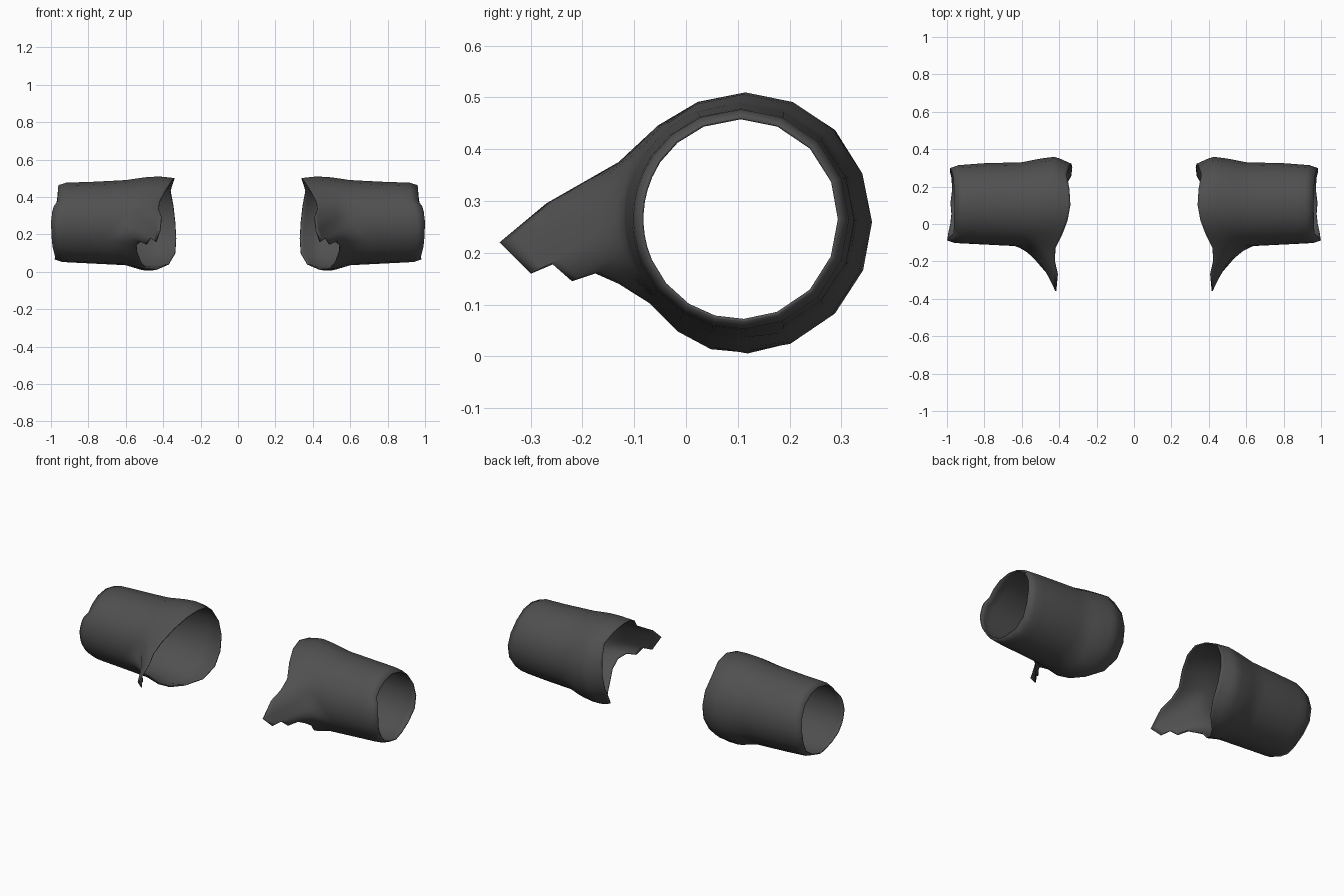
import bpy
import bmesh
from math import sin, cos, radians

old = bpy.data.objects.get("Cube")
if old:
    bpy.data.objects.remove(old, do_unlink=True)

cloth = bpy.data.materials.new("dark_grey_cloth")
cloth.use_nodes = True
colour = (0.08, 0.08, 0.08, 1)
cloth.diffuse_color = colour
cloth.node_tree.nodes["Principled BSDF"].inputs["Base Color"].default_value = colour

# Sleeve body along x: x, back and front depth, bottom and top height
STATIONS = [(.33, .32, -.12, .03, .50), (.42, .36, -.13, .01, .51),
            (.50, .35, -.13, .005, .505), (.60, .33, -.12, .035, .49),
            (.80, .325, -.11, .045, .48), (1.0, .31, -.1, .055, .475)]
# Inner rim: angle, x, and for the torn flap also y and z
INNER = [(0, .335), (22, .345), (45, .36), (68, .345), (90, .34), (112, .355),
         (130, .385, -.06, .44), (145, .42, -.13, .375), (155, .425, -.2, .335),
         (163, .41, -.27, .295), (170, .42, -.36, .22), (177, .44, -.3, .16),
         (183, .47, -.26, .18), (189, .49, -.22, .145), (196, .52, -.175, .16),
         (204, .545, -.13, .14), (220, .54), (238, .52), (255, .49),
         (272, .44), (292, .37), (315, .335), (338, .33)]
# Outer torn rim: angle, x
OUTER = [(0, .985), (45, .965), (90, .96), (150, .965), (156, .99), (180, 1.0),
         (215, .995), (250, .975), (285, .985), (300, .96), (325, .985), (360, .985)]
ROWS = 18


def sample(table, t):
    """Linear interpolation of the remaining columns of a table."""
    t = min(max(t, table[0][0]), table[-1][0])
    for a, b in zip(table, table[1:]):
        if t <= b[0]:
            k = (t - a[0]) / (b[0] - a[0])
            return [p + (q - p) * k for p, q in zip(a[1:], b[1:])]


def body(x, angle, scale=1):
    back, front, low, high = sample(STATIONS, x)
    a = radians(angle)
    return ((back + front) / 2 + scale * cos(a) * (back - front) / 2,
            (low + high) / 2 + scale * sin(a) * (high - low) / 2)


def sleeve(name, side):
    bm = bmesh.new()
    columns = []
    for angle, x0, *flap in INNER:
        x1 = sample(OUTER, angle)[0]
        by, bz = body(x0, angle)
        dy, dz = (flap[0] - by, flap[1] - bz) if flap else (0, 0)
        column = []
        for i in range(ROWS + 1):
            # Rows crowd towards the inner rim, where the flap flares out
            x = x0 + (x1 - x0) * (i / ROWS) ** 1.3
            curl = max(0, (x - x1 + .05) / .05) ** 2 * .06
            y, z = body(x, angle, 1 - curl)
            pull = max(0, 1 - (x - x0) / .16) ** 1.5
            column.append(bm.verts.new((side * x, y + dy * pull, z + dz * pull)))
        columns.append(column)
    for a, b in zip(columns, columns[1:] + columns[:1]):
        for i in range(ROWS):
            quad = [a[i], b[i], b[i + 1], a[i + 1]]
            bm.faces.new(quad if side > 0 else quad[::-1])
    mesh = bpy.data.meshes.new(name)
    bm.to_mesh(mesh)
    bm.free()
    mesh.materials.append(cloth)
    mesh.shade_smooth()
    obj = bpy.data.objects.new(name, mesh)
    bpy.context.collection.objects.link(obj)
    # Thin cloth thickness, inwards
    solid = obj.modifiers.new("thickness", 'SOLIDIFY')
    solid.thickness = .006
    solid.offset = -1


sleeve("left_sleeve", 1)
sleeve("right_sleeve", -1)
